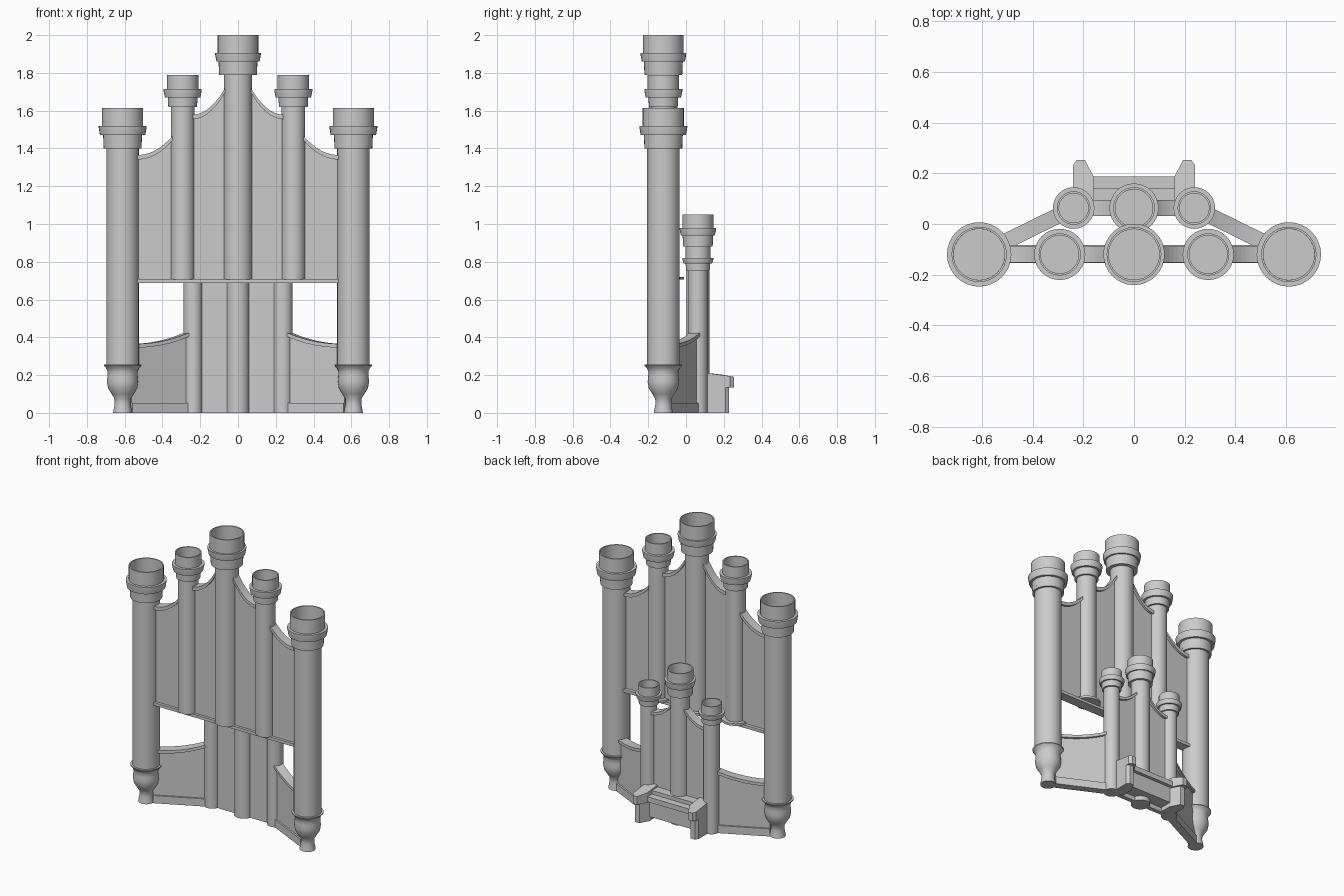
import bpy, bmesh, math
from mathutils import Vector

cube = bpy.data.objects.get("Cube")
if cube:
    bpy.data.objects.remove(cube)

GREY = (0.6, 0.6, 0.6, 1)
mat = bpy.data.materials.new("plain grey")
mat.use_nodes = True
mat.diffuse_color = GREY
mat.node_tree.nodes["Principled BSDF"].inputs["Base Color"].default_value = GREY


def finish(name, bm, smooth=False):
    bmesh.ops.recalc_face_normals(bm, faces=bm.faces)
    mesh = bpy.data.meshes.new(name)
    bm.to_mesh(mesh)
    bm.free()
    mesh.materials.append(mat)
    ob = bpy.data.objects.new(name, mesh)
    bpy.context.collection.objects.link(ob)
    if smooth:
        bpy.ops.object.select_all(action='DESELECT')
        ob.select_set(True)
        bpy.context.view_layer.objects.active = ob
        bpy.ops.object.shade_smooth_by_angle(angle=math.radians(35))
    return ob


def lathe(name, profile, x, y, sides=32):
    """Revolve (radius, height) pairs around a vertical axis."""
    bm = bmesh.new()
    verts = [bm.verts.new((r, 0, z)) for r, z in profile]
    edges = [bm.edges.new(pair) for pair in zip(verts, verts[1:])]
    bmesh.ops.spin(bm, geom=verts + edges, cent=(0, 0, 0), axis=(0, 0, 1),
                   angle=math.tau, steps=sides)
    bmesh.ops.remove_doubles(bm, verts=bm.verts, dist=0.0005)
    bmesh.ops.translate(bm, verts=bm.verts, vec=(x, y, 0))
    return finish(name, bm, smooth=True)


def prism(name, base, offset):
    """Sweep a polygon of 3D points along an offset."""
    bm = bmesh.new()
    face = bm.faces.new([bm.verts.new(p) for p in base])
    new = bmesh.ops.extrude_face_region(bm, geom=[face], use_keep_orig=True)
    moved = [v for v in new["geom"] if isinstance(v, bmesh.types.BMVert)]
    bmesh.ops.translate(bm, verts=moved, vec=offset)
    return finish(name, bm)


def box(name, x0, x1, y0, y1, z0, z1):
    return prism(name, [(x0, y0, z0), (x1, y0, z0), (x1, y1, z0), (x0, y1, z0)],
                 (0, 0, z1 - z0))


def wall(name, a, b, z0, za, zb, trim, base=0):
    """Thin panel from a to b with a hollow-curved top, a capping trim and a base rail."""
    a, b = Vector(a), Vector(b)
    along = b - a
    normal = Vector((-along.y, along.x, 0)).normalized()

    def at(t, z, side):
        p = a + along * t
        return Vector((p.x, p.y, z)) + normal * side

    def curve(t):
        return za + (zb - za) * t ** 2.2

    ts = [i / 12 for i in range(13)]

    def slab(part, outline, half):
        prism(name + part, [at(t, z, -half) for t, z in outline], normal * 2 * half)

    top = [(t, curve(t)) for t in ts]
    low = [(t, curve(t) - trim) for t in ts]
    slab("_panel", low + [(1, z0), (0, z0)], 0.015)
    slab("_trim", top + low[::-1], 0.031)
    if base:
        slab("_base_rail", [(0, z0), (1, z0), (1, z0 + base), (0, z0 + base)], 0.026)


def pipe(name, x, y, r, z0, collar, ring, neck, top, rc, rr, rn):
    """Column with a stepped, open capital."""
    inner = rn - 0.008
    lathe(name, [(0, z0), (r, z0), (r, collar), (rc, collar), (rc + 0.003, ring),
                 (rr - 0.007, ring), (rr, neck - 0.008), (rr, neck), (rn, neck),
                 (rn, top), (inner, top), (inner, collar + 0.02), (0, collar + 0.02)], x, y)


FRONT, REAR = -0.12, 0.063

# Centre pipes
pipe("front_centre_pipe", 0, FRONT, 0.075, 0.705, 1.79, 1.86, 1.905, 2.0, 0.1, 0.121, 0.108)
pipe("rear_centre_pipe", 0, REAR, 0.061, 0, 0.88, 0.94, 0.98, 1.05, 0.078, 0.097, 0.082)

foot = [(0, 0), (0.05, 0), (0.048, 0.015), (0.042, 0.045), (0.043, 0.075), (0.058, 0.1),
        (0.077, 0.13), (0.083, 0.165), (0.08, 0.195), (0.079, 0.22), (0.088, 0.238),
        (0.099, 0.25), (0.099, 0.256), (0, 0.256)]

for s, side in ((-1, "right"), (1, "left")):
    # Outer towers on turned feet
    lathe(side + "_tower_foot", foot, s * 0.611, FRONT)
    pipe(side + "_tower", s * 0.611, FRONT, 0.086, 0.25, 1.4, 1.47, 1.52, 1.615,
         0.1, 0.127, 0.109)
    # Intermediate and rear side pipes
    pipe(side + "_middle_pipe", s * 0.293, FRONT, 0.063, 0.705, 1.62, 1.67, 1.715, 1.79,
         0.076, 0.101, 0.083)
    pipe(side + "_rear_pipe", s * 0.238, REAR, 0.051, 0, 0.75, 0.79, 0.82, 0.88,
         0.062, 0.082, 0.066)
    # Upper panels
    wall(side + "_outer_upper", (s * 0.54, FRONT, 0), (s * 0.34, FRONT, 0),
         0.7, 1.365, 1.475, 0.024)
    wall(side + "_inner_upper", (s * 0.25, FRONT, 0), (s * 0.06, FRONT, 0),
         0.7, 1.578, 1.735, 0.024)
    # Slanted lower panels and rear panels
    wall(side + "_lower", (s * 0.57, -0.1, 0), (s * 0.25, 0.057, 0),
         0, 0.365, 0.435, 0.02, base=0.052)
    wall(side + "_rear", (s * 0.21, REAR, 0), (s * 0.04, REAR, 0),
         0, 0.71, 0.81, 0.02)
    # Bench cheeks with a chamfered inner corner and an overhanging cap
    for part, z0, z1, reach in (("_cheek", 0, 0.14, 0.228), ("_cheek_cap", 0.135, 0.215, 0.253)):
        plan = [(0.24, 0.08), (0.24, reach - 0.02), (0.226, reach), (0.194, reach),
                (0.16, reach - 0.065), (0.16, 0.08)]
        ob = prism(side + part, [(s * x, y, z0) for x, y in plan], (0, 0, z1 - z0))
        if part == "_cheek_cap":
            for v in ob.data.vertices:
                if v.co.z > 0.2:
                    v.co.z -= max(0, v.co.y - 0.12) * 0.18

# Bottom rail of the upper case, with scalloped lips behind the pipes
box("upper_bottom_rail", -0.54, 0.54, FRONT - 0.033, FRONT + 0.037, 0.688, 0.708)
for x, r, label in ((-0.293, 0.09, "right"), (0, 0.11, "centre"), (0.293, 0.09, "left")):
    arc = [math.pi * i / 16 for i in range(17)]
    prism(label + "_bottom_lip",
          [(x + r * math.cos(a), FRONT + r * math.sin(a), 0.705) for a in arc], (0, 0, 0.015))

# Bench between the cheeks
box("bench_front", -0.165, 0.165, 0.07, 0.165, 0.03, 0.15)
box("bench_ledge", -0.165, 0.165, 0.07, 0.188, 0.14, 0.175)
box("bench_back_rail", -0.165, 0.165, 0.07, 0.14, 0.17, 0.2)
